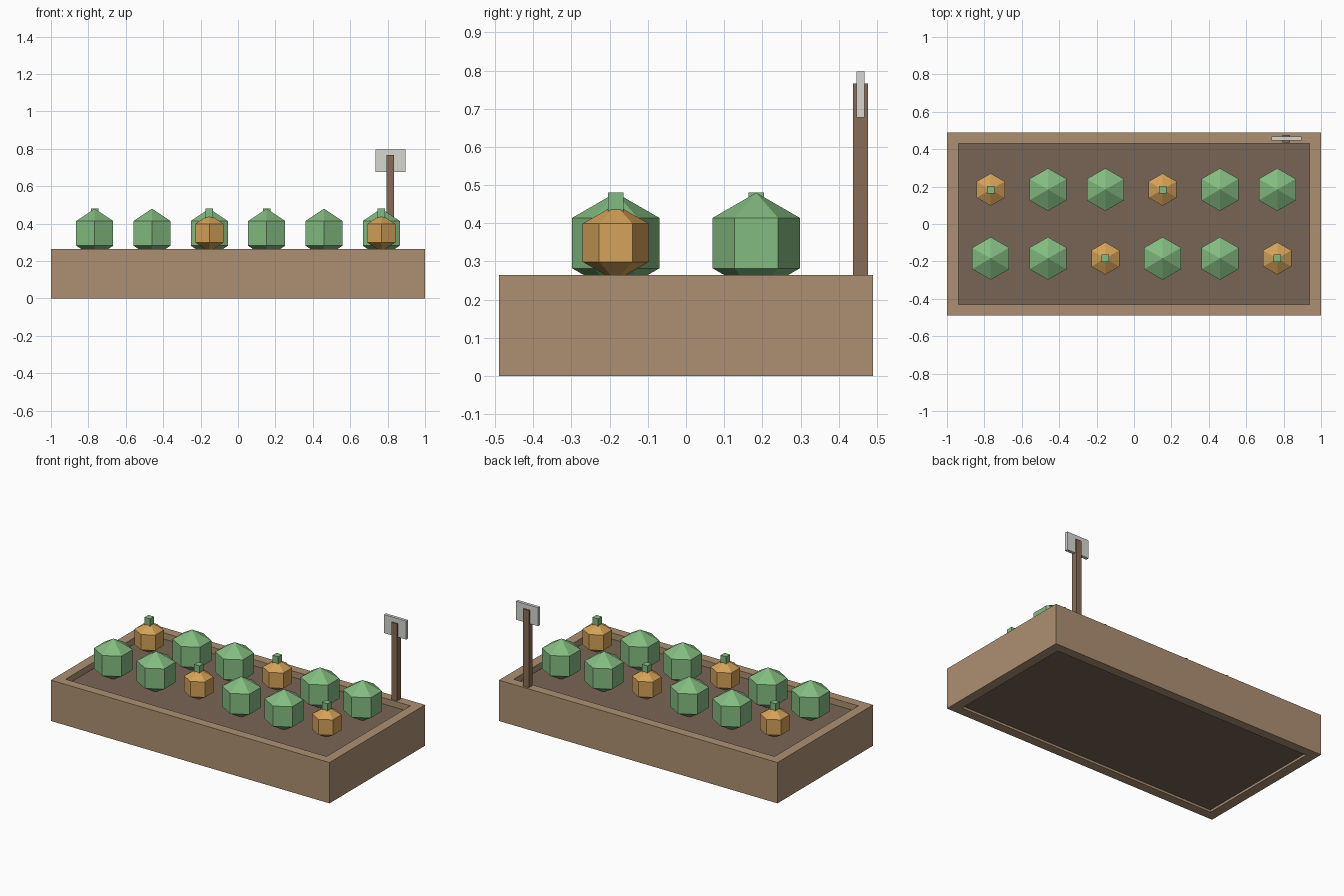
import bpy, bmesh
from mathutils import Matrix, Vector

if "Cube" in bpy.data.objects:
    bpy.data.objects.remove(bpy.data.objects["Cube"])


def material(name, rgb):
    m = bpy.data.materials.new(name)
    m.diffuse_color = (*rgb, 1)
    m.use_nodes = True
    m.node_tree.nodes["Principled BSDF"].inputs["Base Color"].default_value = m.diffuse_color
    return m


wood = material("planter_wood", (0.42, 0.28, 0.17))
dark_wood = material("post_wood", (0.25, 0.15, 0.09))
earth = material("earth", (0.19, 0.13, 0.09))
leaf = material("leaf_green", (0.23, 0.50, 0.22))
orange = material("pumpkin_orange", (0.66, 0.36, 0.10))
pale = material("pale_board", (0.68, 0.68, 0.64))


def finish(name, bm, mat):
    mesh = bpy.data.meshes.new(name)
    bm.to_mesh(mesh)
    bm.free()
    mesh.materials.append(mat)
    ob = bpy.data.objects.new(name, mesh)
    bpy.context.collection.objects.link(ob)
    return ob


def box(name, lo, hi, mat):
    lo, hi = Vector(lo), Vector(hi)
    bm = bmesh.new()
    bmesh.ops.create_cube(bm, size=1, matrix=Matrix.Translation((lo + hi) / 2)
                          @ Matrix.Diagonal((*(hi - lo), 1)))
    return finish(name, bm, mat)


def ball(name, centre, radius, mat):
    bm = bmesh.new()
    bmesh.ops.create_uvsphere(bm, u_segments=6, v_segments=3, radius=radius,
                              matrix=Matrix.Translation(centre))
    return finish(name, bm, mat)


# Planter frame: a rectangular ring with mitred corners
bm = bmesh.new()
loops = []
for hx, hy, z in ((1, 0.49, 0), (1, 0.49, 0.265), (0.937, 0.43, 0.265), (0.937, 0.43, 0)):
    loops.append([bm.verts.new((sx * hx, sy * hy, z))
                  for sx, sy in ((-1, -1), (1, -1), (1, 1), (-1, 1))])
for k in range(4):
    a, b = loops[k], loops[(k + 1) % 4]
    for i in range(4):
        j = (i + 1) % 4
        bm.faces.new((a[i], a[j], b[j], b[i]))
bmesh.ops.recalc_face_normals(bm, faces=bm.faces)
finish("planter_frame", bm, wood)

# Soil bed
box("soil", (-0.937, -0.43, 0.015), (0.937, 0.43, 0.225), earth)

# Two rows of cabbages and pumpkins
for row, y, pumpkin_slot in (("front", -0.184, 2), ("back", 0.184, 0)):
    for i in range(6):
        x = -0.766 + i * 0.3064
        if i % 3 == pumpkin_slot:
            ball(f"{row}_pumpkin_{i}", (x, y, 0.349), 0.1, orange)
            box(f"{row}_pumpkin_stem_{i}", (x - 0.02, y - 0.02, 0.42),
                (x + 0.02, y + 0.02, 0.48), leaf)
        else:
            ball(f"{row}_cabbage_{i}", (x, y, 0.348), 0.132, leaf)

# Sign post and board
box("sign_post", (0.795, 0.437, 0.245), (0.835, 0.477, 0.766), dark_wood)
box("sign_board", (0.735, 0.447, 0.677), (0.895, 0.467, 0.797), pale)
